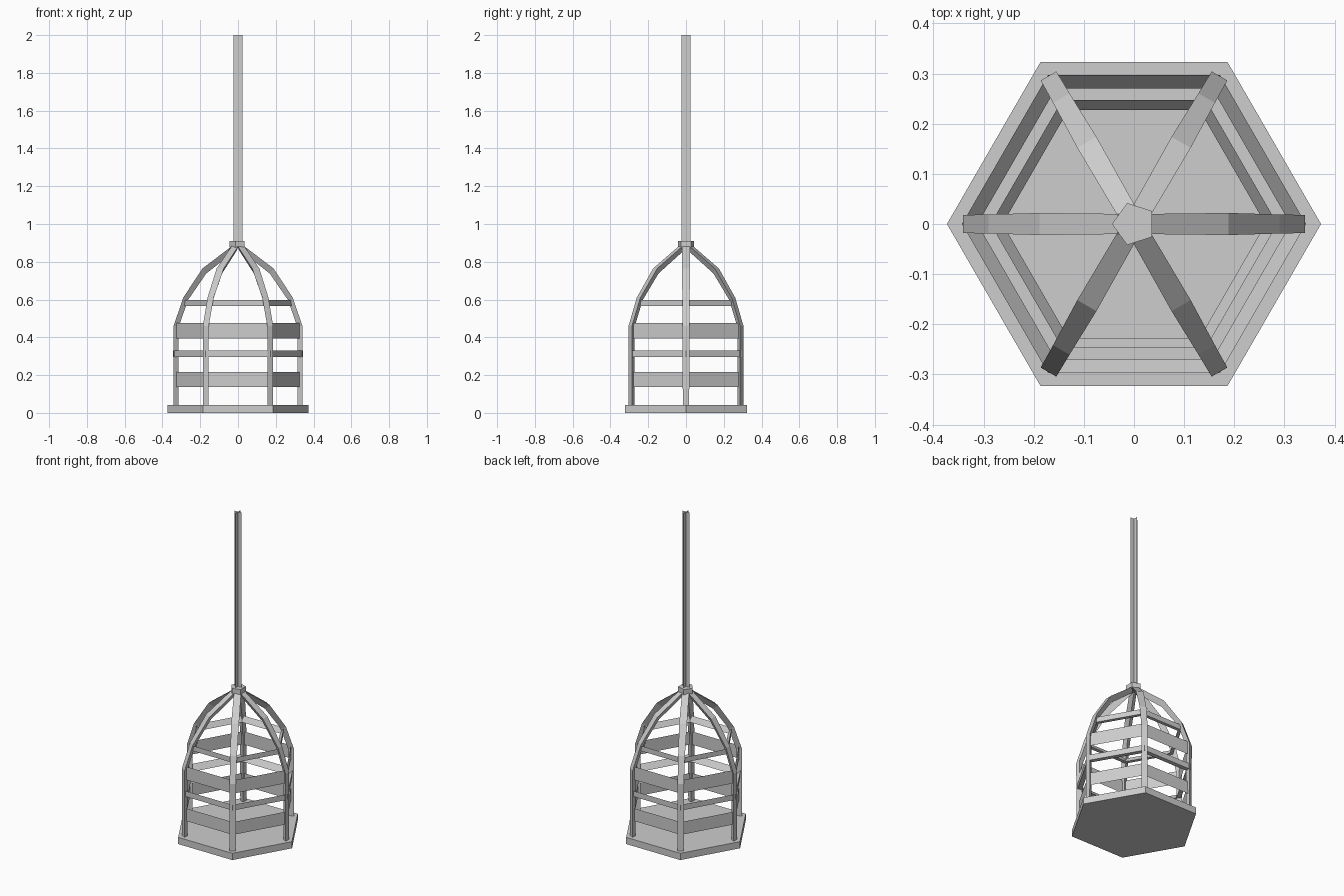
import bpy, bmesh
from math import cos, sin, tau

old = bpy.data.objects.get("Cube")
if old:
    bpy.data.objects.remove(old, do_unlink=True)

grey = bpy.data.materials.new("plain_grey")
grey.use_nodes = True
COLOUR = (0.61, 0.61, 0.61, 1)
grey.diffuse_color = COLOUR
grey.node_tree.nodes["Principled BSDF"].inputs["Base Color"].default_value = COLOUR


def finish(name, bm, solid=True):
    if solid:
        bmesh.ops.recalc_face_normals(bm, faces=bm.faces)
    mesh = bpy.data.meshes.new(name)
    bm.to_mesh(mesh)
    bm.free()
    mesh.materials.append(grey)
    obj = bpy.data.objects.new(name, mesh)
    bpy.context.collection.objects.link(obj)
    return obj


def bridge(bm, a, b, closed=True):
    """Join two equal rows of vertices with quads."""
    n = len(a)
    for i in range(n if closed else n - 1):
        j = (i + 1) % n
        bm.faces.new((a[i], a[j], b[j], b[i]))


def prism(name, sides, radius, z0, z1, turn=0):
    bm = bmesh.new()
    rows = [[bm.verts.new((radius * cos(turn + tau * i / sides),
                           radius * sin(turn + tau * i / sides), z))
             for i in range(sides)] for z in (z0, z1)]
    bridge(bm, *rows)
    for row in rows:
        bm.faces.new(row)
    return finish(name, bm)


def hex_ring(name, profile):
    """Sweep a (radius, height) profile around six corners."""
    bm = bmesh.new()
    rows = [[bm.verts.new((r * cos(tau * i / 6), r * sin(tau * i / 6), z))
             for r, z in profile] for i in range(6)]
    for i in range(6):
        bridge(bm, rows[i], rows[(i + 1) % 6], len(profile) > 2)
    return finish(name, bm)


# Floor and top hub
prism("floor_plate", 6, 0.373, 0, 0.042)
prism("top_hub", 5, 0.044, 0.875, 0.91, tau / 2)

# Flat wide bands
hex_ring("lower_band", [(0.331, 0.138), (0.331, 0.217)])
hex_ring("upper_band", [(0.331, 0.395), (0.331, 0.477)])

# Narrow wedge-shaped rails
hex_ring("middle_rail", [(0.343, 0.295), (0.343, 0.33), (0.312, 0.295)])
hex_ring("top_rail", [(0.286, 0.565), (0.286, 0.597), (0.262, 0.565)])

# Curved ribs: flat outer face, ridge on the inside
# (outer radius, outer height, inner radius, inner height, half width)
SECTIONS = [(0.341, 0.04, 0.314, 0.04, 0.017),
            (0.341, 0.46, 0.314, 0.455, 0.018),
            (0.29, 0.61, 0.265, 0.597, 0.019),
            (0.188, 0.765, 0.168, 0.738, 0.022),
            (0.025, 0.888, 0.012, 0.86, 0.02)]
for k in range(6):
    c, s = cos(tau * k / 6), sin(tau * k / 6)
    bm = bmesh.new()
    rows = []
    for ro, zo, ri, zi, w in SECTIONS:
        corners = ((ro, -w, zo), (ro, w, zo), (ri, 0, zi))
        rows.append([bm.verts.new((r * c - t * s, r * s + t * c, z))
                     for r, t, z in corners])
    for a, b in zip(rows, rows[1:]):
        bridge(bm, a, b)
    bm.faces.new(rows[0])
    bm.faces.new(rows[-1])
    finish(f"rib_{k + 1}", bm)

# Hanging chain as two crossed sheets
for name, dx, dy in (("chain_sheet_wide", 0.025, 0), ("chain_sheet_deep", 0, 0.025)):
    bm = bmesh.new()
    bm.faces.new([bm.verts.new((e * dx, e * dy, z))
                  for e, z in ((-1, 0.9), (1, 0.9), (1, 2), (-1, 2))])
    finish(name, bm, solid=False)
